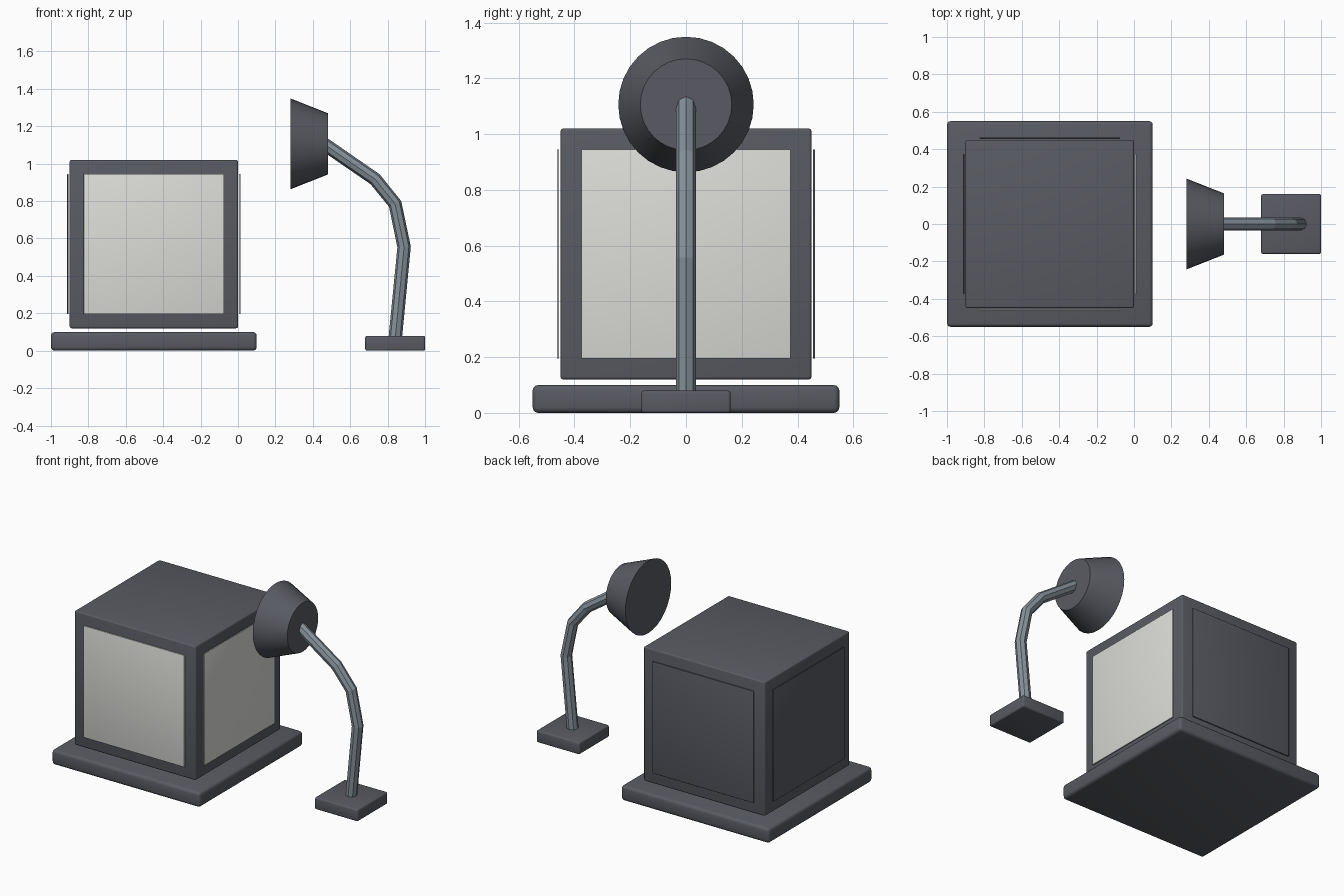
import bpy, math
from mathutils import Vector

if "Cube" in bpy.data.objects:
    bpy.data.objects.remove(bpy.data.objects["Cube"])


def material(name, rgb):
    m = bpy.data.materials.new(name)
    m.diffuse_color = (*rgb, 1)
    m.use_nodes = True
    m.node_tree.nodes["Principled BSDF"].inputs["Base Color"].default_value = m.diffuse_color
    return m


DARK = material("dark grey", (0.10, 0.105, 0.125))
STEEL = material("steel grey", (0.24, 0.29, 0.33))
PANEL = material("pale panel", (0.72, 0.72, 0.69))


def finish(ob, name, mat):
    ob.name = name
    ob.data.materials.append(mat)
    bpy.ops.object.shade_smooth_by_angle(angle=math.radians(35))
    return ob


def box(name, centre, size, mat, bevel):
    bpy.ops.mesh.primitive_cube_add(size=1, location=centre)
    ob = bpy.context.object
    ob.scale = size
    bpy.ops.object.transform_apply(location=False, rotation=False, scale=True)
    mod = ob.modifiers.new("Rounded edges", 'BEVEL')
    mod.width = bevel
    mod.segments = 3
    bpy.ops.object.modifier_apply(modifier=mod.name)
    return finish(ob, name, mat)


# Cube cabinet on its plinth
box("plinth", (-0.45, 0, 0.05), (1.1, 1.1, 0.1), DARK, 0.02)
C = Vector((-0.45, 0, 0.57))
box("cabinet", C, (0.9, 0.9, 0.9), DARK, 0.01)

# Side panels: pale on front and right, dark on back and left
for name, d, mat in (("front_panel", (0, -1, 0), PANEL), ("right_panel", (1, 0, 0), PANEL),
                     ("back_panel", (0, 1, 0), DARK), ("left_panel", (-1, 0, 0), DARK)):
    size = [0.008 if abs(c) else 0.75 for c in d]
    box(name, C + Vector(d) * 0.459, size, mat, 0.002)

# Lamp foot
box("lamp_foot", (0.84, 0, 0.04), (0.32, 0.32, 0.08), DARK, 0.01)

# Bent lamp arm
path = [(0.84, 0.06), (0.888, 0.555), (0.84, 0.785), (0.733, 0.917), (0.46, 1.105)]
cu = bpy.data.curves.new("lamp_arm", 'CURVE')
cu.dimensions = '3D'
cu.bevel_depth = 0.036
cu.bevel_resolution = 2
cu.use_fill_caps = True
sp = cu.splines.new('POLY')
sp.points.add(len(path) - 1)
for p, (x, z) in zip(sp.points, path):
    p.co = (x, 0, z, 1)
    p.radius = 1
sp.use_smooth = False
cu.materials.append(STEEL)
bpy.context.collection.objects.link(bpy.data.objects.new("lamp_arm", cu))

# Conical lamp shade, wide end towards the cabinet
bpy.ops.mesh.primitive_cone_add(vertices=32, radius1=0.243, radius2=0.164, depth=0.2,
                                location=(0.38, 0, 1.106), rotation=(0, math.pi / 2, 0))
finish(bpy.context.object, "lamp_shade", DARK)
